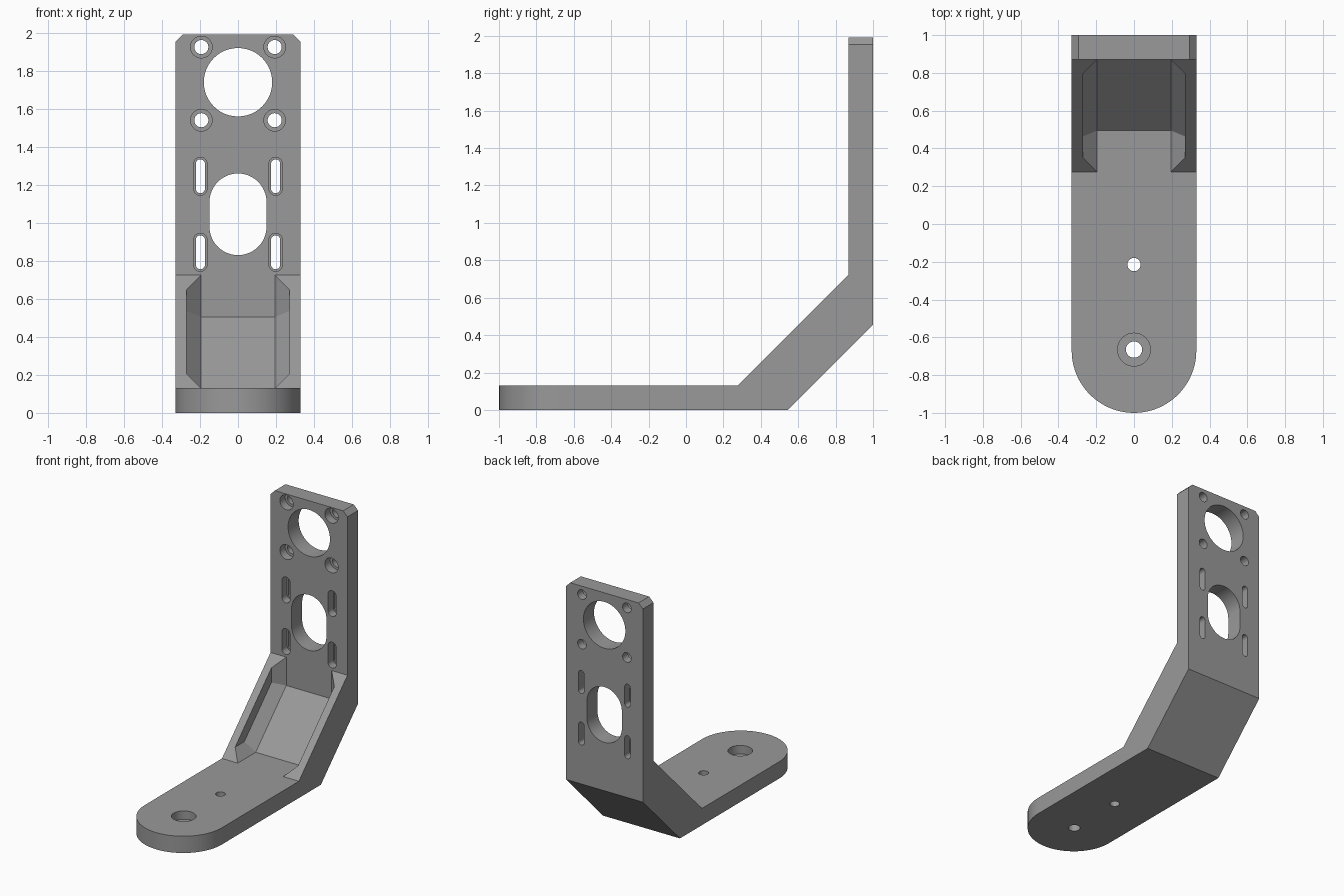
import bpy, bmesh, math
from mathutils import Vector

if "Cube" in bpy.data.objects:
    bpy.data.objects.remove(bpy.data.objects["Cube"])

HALF, T = 0.33, 0.13          # half width, plate thickness
RIM, FLOOR = 0.145, 0.365     # y - z of the slanted rim and pocket floor
FRONT = 1 - T                 # front face of the upright


def to_object(name, bm):
    bmesh.ops.recalc_face_normals(bm, faces=bm.faces)
    mesh = bpy.data.meshes.new(name)
    bm.to_mesh(mesh)
    bm.free()
    ob = bpy.data.objects.new(name, mesh)
    bpy.context.collection.objects.link(ob)
    return ob


def prism(name, pts, axis, lo, hi):
    """Extrude a 2D outline along x, y or z."""
    place = {'x': lambda a, b, d: (d, a, b),
             'y': lambda a, b, d: (a, d, b),
             'z': lambda a, b, d: (a, b, d)}[axis]
    bm = bmesh.new()
    bot = [bm.verts.new(place(a, b, lo)) for a, b in pts]
    top = [bm.verts.new(place(a, b, hi)) for a, b in pts]
    bm.faces.new(bot)
    bm.faces.new(top)
    n = len(pts)
    for i in range(n):
        j = (i + 1) % n
        bm.faces.new((bot[i], bot[j], top[j], top[i]))
    return to_object(name, bm)


def slot(cx, cy, r, straight=0.0, n=24):
    """Circle, or an upright slot when straight > 0."""
    pts = []
    for side in (0, 1):
        off = straight / 2 * (1 if side == 0 else -1)
        last = n + 1 if straight else n
        for i in range(last):
            a = math.pi * (side + i / n)
            pts.append((cx + r * math.cos(a), cy + off + r * math.sin(a)))
    return pts


def boolean(ob, tool, op):
    tool.hide_render = True
    mod = ob.modifiers.new("cut", 'BOOLEAN')
    mod.operation, mod.solver, mod.object = op, 'EXACT', tool
    bpy.context.view_layer.objects.active = ob
    bpy.ops.object.modifier_apply(modifier=mod.name)
    bpy.data.objects.remove(tool, do_unlink=True)


# Bracket body: bent side profile
bracket = prism("bracket", [
    (-1.2, 0), (0.545, 0), (1, 0.455), (1, 1.99), (FRONT, 1.99),
    (FRONT, FRONT - RIM), (T + RIM, T), (-1.2, T)], 'x', -0.4, 0.4)

# Plan outline with the rounded foot
arc = [(HALF * math.cos(a), -1 + HALF + HALF * math.sin(a))
       for a in (math.pi + math.pi * i / 40 for i in range(41))]
boolean(bracket, prism("plan", arc + [(HALF, 1.2), (-HALF, 1.2)], 'z', -1, 3),
        'INTERSECT')

# Chamfered top corners
boolean(bracket, prism("corners", [
    (-0.5, -0.5), (0.5, -0.5), (0.5, 1.783), (0.2, 2.083), (-0.2, 2.083),
    (-0.5, 1.783)], 'y', -2, 2), 'INTERSECT')

# Pocket between the side gussets, with chamfered inner edges
xi, c = 0.195, 0.075
xo, drop, out = xi + c, FLOOR - c * math.sqrt(2), Vector((0, -0.2, 0.2))
low = [(xi, T + RIM, T), (xo, T + c + RIM, T + c),
       (xo, T + c + drop, T + c), (xi, T + FLOOR, T)]
high = [(xi, FRONT, FRONT - RIM), (xo, FRONT - c, FRONT - c - RIM),
        (xo, FRONT - c, FRONT - c - drop), (xi, FRONT, FRONT - FLOOR)]
bm = bmesh.new()
for s in (-1, 1):
    for x, y, z in low + high:
        p = Vector((s * x, y, z))
        bm.verts.new(p)
        if abs(y - z - RIM) < 1e-6:
            bm.verts.new(p + out)
bmesh.ops.convex_hull(bm, input=bm.verts)
bmesh.ops.dissolve_limit(bm, angle_limit=0.01, verts=bm.verts, edges=bm.edges)
boolean(bracket, to_object("pocket", bm), 'DIFFERENCE')

# Openings: axis, centre, radius, straight length, counterbore radius
holes = [('y', 0, 1.74, 0.18, 0, 0), ('y', 0, 1.045, 0.15, 0.13, 0),
         ('z', 0, -0.665, 0.043, 0, 0.087), ('z', 0, -0.215, 0.035, 0, 0)]
for s in (-1, 1):
    holes += [('y', s * 0.193, z, 0.037, 0, 0.057) for z in (1.54, 1.925)]
    holes += [('y', s * 0.198, z, 0.024, 0.13, 0.035) for z in (0.845, 1.245)]
for axis, cx, cy, r, straight, bore in holes:
    lo, hi = (0.6, 1.2) if axis == 'y' else (-0.2, 0.4)
    boolean(bracket, prism("hole", slot(cx, cy, r, straight), axis, lo, hi),
            'DIFFERENCE')
    if bore:
        lo, hi = (0.6, FRONT + 0.065) if axis == 'y' else (T - 0.065, 0.4)
        boolean(bracket, prism("bore", slot(cx, cy, bore, straight), axis, lo, hi),
                'DIFFERENCE')

# Single grey finish, smooth round walls
grey = bpy.data.materials.new("grey")
grey.diffuse_color = (0.32, 0.32, 0.32, 1)
grey.use_nodes = True
grey.node_tree.nodes["Principled BSDF"].inputs["Base Color"].default_value = grey.diffuse_color
bracket.data.materials.clear()
bracket.data.materials.append(grey)
for p in bracket.data.polygons:
    p.material_index = 0
bpy.ops.object.select_all(action='DESELECT')
bracket.select_set(True)
bpy.context.view_layer.objects.active = bracket
bpy.ops.object.shade_smooth_by_angle(angle=math.radians(30))
